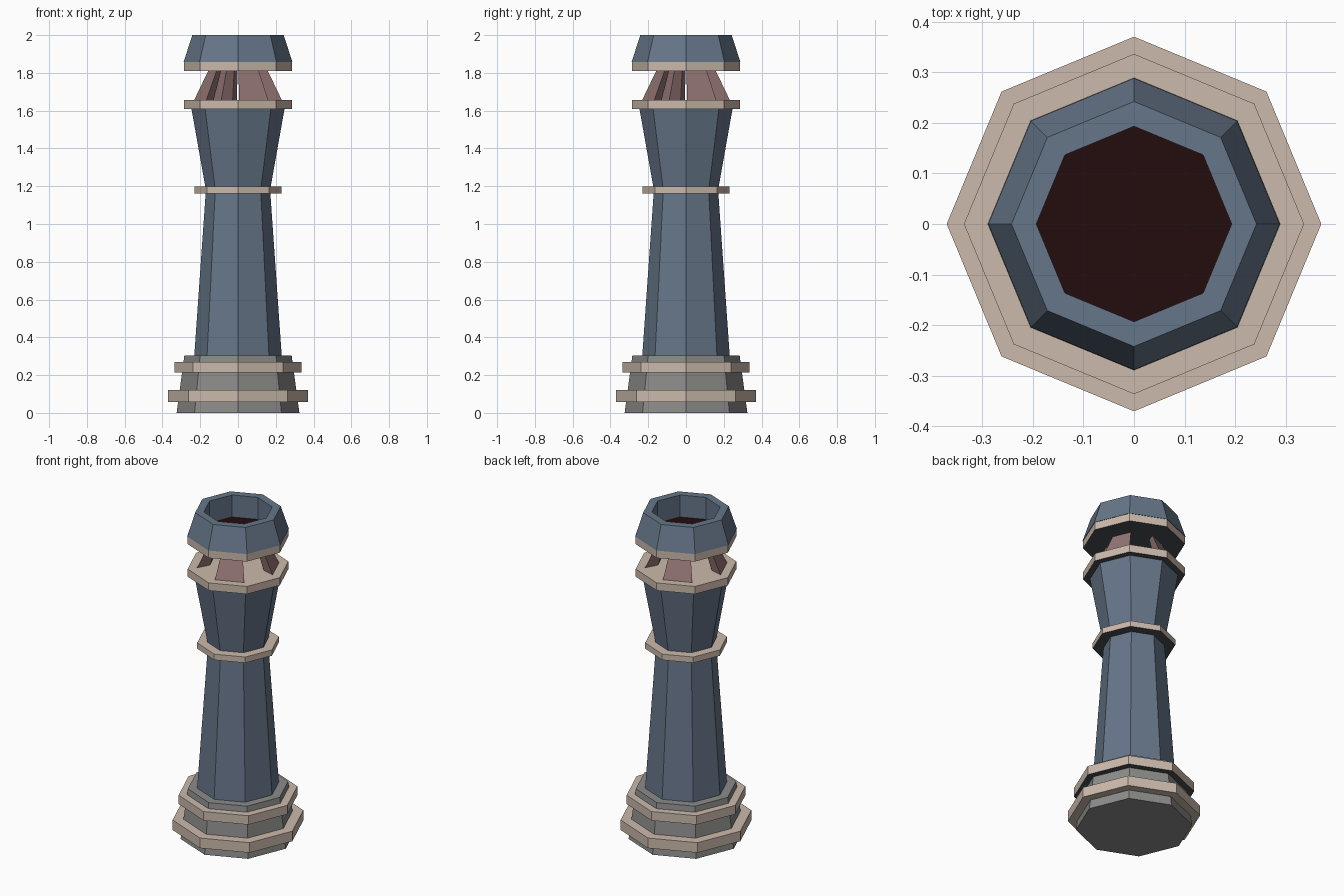
import bpy, bmesh, math
from mathutils import Vector

if "Cube" in bpy.data.objects:
    bpy.data.objects.remove(bpy.data.objects["Cube"])


def material(name, rgb):
    m = bpy.data.materials.new(name)
    m.diffuse_color = (*rgb, 1)
    m.use_nodes = True
    m.node_tree.nodes["Principled BSDF"].inputs["Base Color"].default_value = m.diffuse_color
    return m


BLUE = material("slate blue", (0.133, 0.18, 0.25))
BEIGE = material("beige trim", (0.60, 0.49, 0.41))
GRAY = material("stone gray", (0.26, 0.26, 0.255))
MAUVE = material("mauve", (0.30, 0.18, 0.178))
DARK = material("dark underside", (0.065, 0.075, 0.08))
SOOT = material("dark red", (0.017, 0.004, 0.004))


def finish(name, bm, *mats, under=False):
    bmesh.ops.recalc_face_normals(bm, faces=bm.faces[:])
    if under:
        for f in bm.faces:
            f.normal_update()
            f.material_index = 1 if f.normal.z < -0.5 else 0
    me = bpy.data.meshes.new(name)
    bm.to_mesh(me)
    bm.free()
    for m in mats:
        me.materials.append(m)
    ob = bpy.data.objects.new(name, me)
    bpy.context.collection.objects.link(ob)


def octagon(bm, r, z):
    return [bm.verts.new((r * math.cos(i * math.pi / 4),
                          r * math.sin(i * math.pi / 4), z)) for i in range(8)]


def stack(name, profile, *mats, closed=False, under=False):
    """Eight-sided turned part from (radius, height) points."""
    bm = bmesh.new()
    loops = [octagon(bm, r, z) for r, z in profile]
    pairs = list(zip(loops, loops[1:]))
    if closed:
        pairs.append((loops[-1], loops[0]))
    else:
        bm.faces.new(loops[0])
        bm.faces.new(loops[-1])
    for a, b in pairs:
        for i in range(8):
            j = (i + 1) % 8
            bm.faces.new((a[i], a[j], b[j], b[i]))
    finish(name, bm, *mats, under=under)


# Base and shaft
stack("base", [(0.325, 0), (0.284, 0.305)], GRAY)
stack("shaft", [(0.252, 0.01), (0.17, 1.18), (0.25, 1.63)], BLUE)

# Trim rings
stack("base_ring_lower", [(0.37, 0.058), (0.37, 0.12)], BEIGE)
for name, r, z0, z1 in (("base_ring_upper", 0.336, 0.215, 0.27),
                        ("waist_ring", 0.231, 1.162, 1.198),
                        ("gallery_ring", 0.285, 1.61, 1.657),
                        ("crown_ring", 0.285, 1.81, 1.858)):
    stack(name, [(r, z0), (r, z1)], BEIGE, DARK, under=True)

# Hollow crown with dark floor
stack("crown", [(0.288, 1.857), (0.242, 2.0), (0.193, 2.0), (0.193, 1.857)],
      BLUE, closed=True)
stack("crown_floor", [(0.194, 1.858), (0.194, 1.865)], SOOT)

# Four leaning wedge pillars on alternate sides
for k in range(4):
    a = math.radians(22.5 + 90 * k)
    out = Vector((math.cos(a), math.sin(a), 0))
    side = Vector((-out.y, out.x, 0))
    bm = bmesh.new()
    rings = []
    for z, outer, wo, inner, wi in ((1.65, 0.219, 0.085, 0.155, 0.033),
                                    (1.815, 0.145, 0.057, 0.105, 0.022)):
        rings.append([bm.verts.new(out * d + side * w + Vector((0, 0, z)))
                      for d, w in ((outer, -wo), (outer, wo),
                                   (inner, wi), (inner, -wi))])
    lo, hi = rings
    bm.faces.new(lo)
    bm.faces.new(hi)
    for i in range(4):
        j = (i + 1) % 4
        bm.faces.new((lo[i], lo[j], hi[j], hi[i]))
    finish("pillar_%d" % (k + 1), bm, MAUVE)
